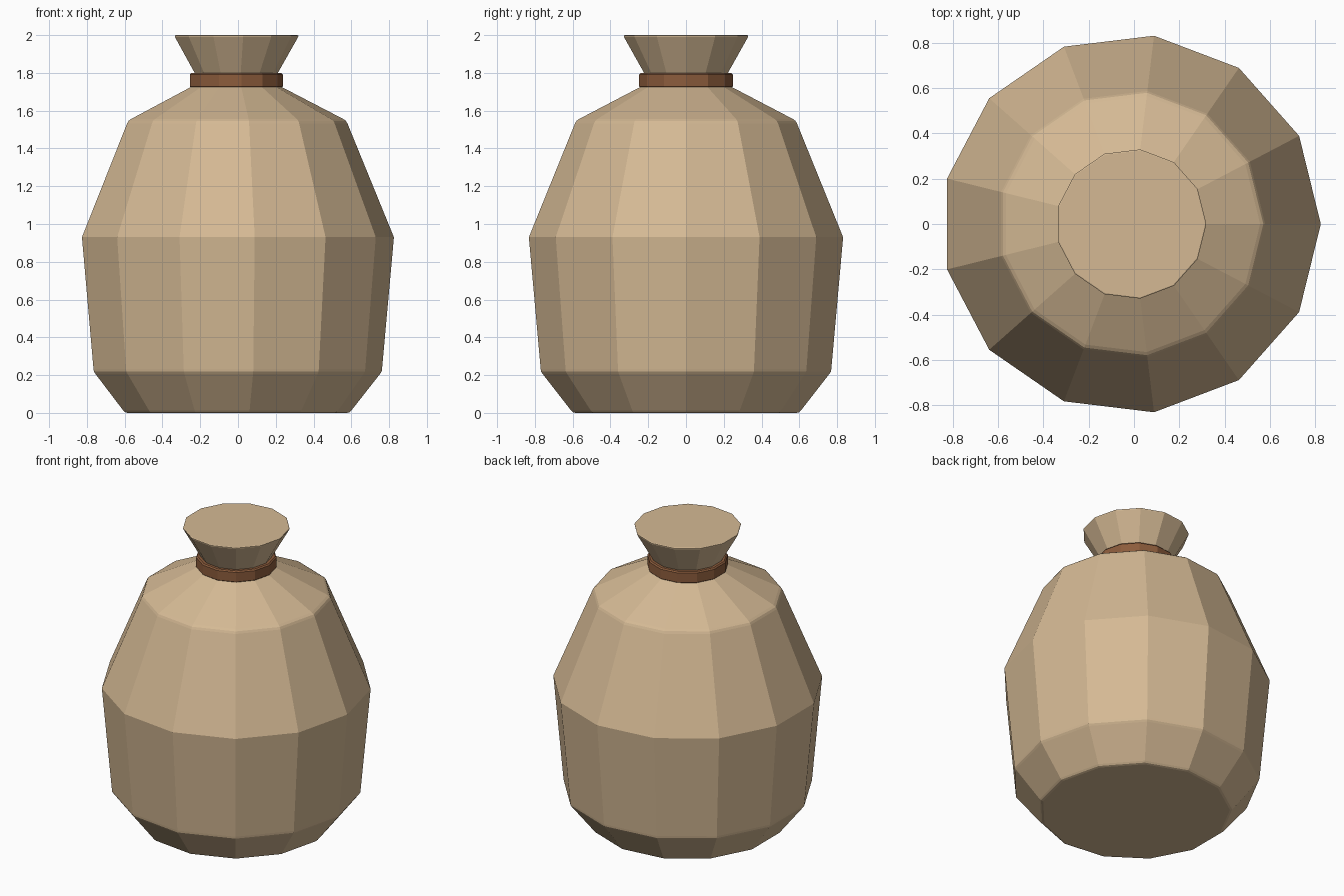
import bpy, bmesh, math

if "Cube" in bpy.data.objects:
    bpy.data.objects.remove(bpy.data.objects["Cube"])

SIDES = 13
X_SHIFT = -0.0125  # odd side count: recentres the bounding box on x


def material(name, rgb):
    m = bpy.data.materials.new(name)
    m.diffuse_color = (*rgb, 1.0)
    m.use_nodes = True
    m.node_tree.nodes["Principled BSDF"].inputs["Base Color"].default_value = m.diffuse_color
    return m


def lathe(name, profile, mat, closed=False):
    """Spin a (radius, z) profile into a faceted solid, capped or ring shaped."""
    bm = bmesh.new()
    rings = []
    for r, z in profile:
        ring = []
        for i in range(SIDES):
            a = math.tau * i / SIDES
            ring.append(bm.verts.new((r * math.cos(a) + X_SHIFT, r * math.sin(a), z)))
        rings.append(ring)
    pairs = list(zip(rings, rings[1:]))
    if closed:
        pairs.append((rings[-1], rings[0]))
    else:
        bm.faces.new(rings[0][::-1])
        bm.faces.new(rings[-1])
    for low, high in pairs:
        for i in range(SIDES):
            j = (i + 1) % SIDES
            bm.faces.new((low[i], low[j], high[j], high[i]))
    bmesh.ops.recalc_face_normals(bm, faces=bm.faces)
    mesh = bpy.data.meshes.new(name)
    bm.to_mesh(mesh)
    bm.free()
    mesh.materials.append(mat)
    obj = bpy.data.objects.new(name, mesh)
    bpy.context.collection.objects.link(obj)
    return obj


cloth = material("tan cloth", (0.66, 0.485, 0.296))
cord = material("brown cord", (0.262, 0.107, 0.045))

# Sack: softened base, sharp belly, softened shoulder, pinched neck, flared mouth
lathe("sack", [
    (0.590, 0.0), (0.604, 0.004), (0.613, 0.013),
    (0.765, 0.207), (0.773, 0.219), (0.775, 0.233),
    (0.838, 0.93),
    (0.592, 1.532), (0.584, 1.546), (0.570, 1.556),
    (0.225, 1.735), (0.215, 1.785),
    (0.331, 1.990), (0.332, 1.997), (0.327, 2.0),
], cloth)

# Cord tied round the neck
lathe("neck_tie", [
    (0.205, 1.720), (0.242, 1.720), (0.250, 1.728),
    (0.250, 1.792), (0.242, 1.800), (0.205, 1.800),
], cord, closed=True)
